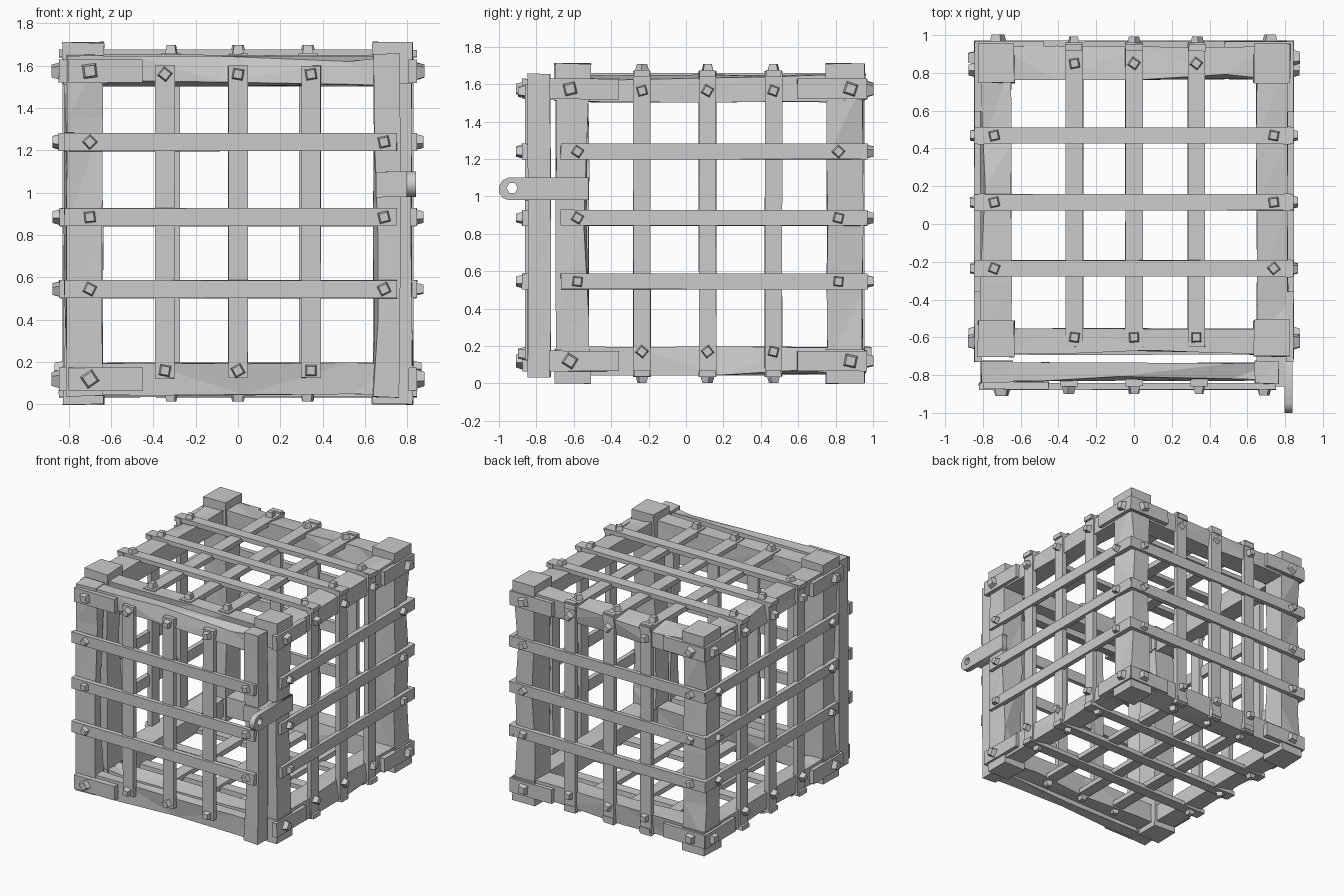
import bpy, bmesh, math, random
from mathutils import Matrix, Vector

if "Cube" in bpy.data.objects:
    bpy.data.objects.remove(bpy.data.objects["Cube"])

random.seed(4)


def finish(name, bm):
    bmesh.ops.recalc_face_normals(bm, faces=bm.faces)
    me = bpy.data.meshes.new(name)
    bm.to_mesh(me)
    bm.free()
    ob = bpy.data.objects.new(name, me)
    bpy.context.collection.objects.link(ob)
    return ob


def axes(u, v, w):
    """Matrix taking panel coordinates (u, v, outward w) to world space."""
    return Matrix((u, v, w)).transposed().to_4x4()


def box(name, x, y, z, M=Matrix(), jitter=0.002):
    bm = bmesh.new()
    bmesh.ops.create_cube(bm, size=1)
    for p in bm.verts:
        for i, r in enumerate((x, y, z)):
            p.co[i] = (r[0] + r[1]) / 2 + p.co[i] * (r[1] - r[0])
            p.co[i] += random.uniform(-jitter, jitter)
    bm.transform(M)
    return finish(name, bm)


def timber(name, x, y, z, chip=0.025):
    """Rough beam: cut across its length, with one chipped corner per cut."""
    lo, hi = Vector((x[0], y[0], z[0])), Vector((x[1], y[1], z[1]))
    size, mid = hi - lo, (lo + hi) / 2
    ax = max(range(3), key=lambda i: size[i])
    bm = bmesh.new()
    bmesh.ops.create_cube(bm, size=1)
    for p in bm.verts:
        p.co = mid + Vector(a * b for a, b in zip(p.co, size))
    n = Vector([float(i == ax) for i in range(3)])
    for t in (0.2, 0.5, 0.78):
        co = lo + size * (t + random.uniform(-0.08, 0.08))
        cut = bmesh.ops.bisect_plane(bm, geom=bm.verts[:] + bm.edges[:] + bm.faces[:],
                                     plane_co=co, plane_no=n)
        vs = [g for g in cut["geom_cut"] if isinstance(g, bmesh.types.BMVert)]
        p = random.choice(vs)
        side = random.choice([i for i in range(3) if i != ax])
        p.co[side] += chip * (1 if mid[side] > p.co[side] else -1)
    for p in bm.verts:
        p.co += Vector([random.uniform(-0.004, 0.004) for _ in range(3)])
    bmesh.ops.triangulate(bm, faces=[f for f in bm.faces if len(f.verts) > 3])
    return finish(name, bm)


def stud(name, u, v, w0, w1, M, size=0.056):
    """Square tapered nail head, turned by a random angle."""
    bm = bmesh.new()
    r = size / math.sqrt(2)
    bmesh.ops.create_cone(bm, cap_ends=True, segments=4, radius1=r, radius2=r * 0.7, depth=w1 - w0)
    turn = Matrix.Rotation(random.uniform(0, math.pi / 2), 4, 'Z')
    bm.transform(M @ Matrix.Translation((u, v, (w0 + w1) / 2)) @ turn)
    return finish(name, bm)


def panel(name, M, bars, bar_v, strips, strip_u, w, bar_studs, strip_studs):
    """Lattice of iron bars along v and strips along u, nailed at the ends."""
    for u in bars:
        box(name + "_bar", (u - .046, u + .046), bar_v, (w - .055, w - .017), M)
        for v in bar_studs:
            stud(name + "_bar_stud", u, v, w - .03, w + .022, M)
    for v in strips:
        box(name + "_strip", strip_u, (v - .042, v + .042), (w - .035, w), M)
        for u in strip_studs:
            stud(name + "_strip_stud", u, v, w - .01, w + .032, M)


def corner_plates(name, M, spans, w):
    for span, su in spans:
        for v in (0.12, 1.575):
            box(name + "_plate", span, (v - .054, v + .054), (w - .04, w), M)
            stud(name + "_plate_stud", su, v, w - .01, w + .035, M, 0.07)


# main timber frame: corner posts and end blocks
for x in ((-.82, -.64), (.64, .82)):
    for y in ((-.695, -.52), (.755, .945)):
        timber("corner_post", x, y, (.1, 1.6))
        for z in ((0, .185), (1.515, 1.71)):
            box("corner_block", (x[0] - .007, x[1] + .007), (y[0] - .007, y[1] + .01), z, jitter=.004)
# main timber frame: top and bottom beams
for z in ((.045, .195), (1.505, 1.65)):
    for x in ((-.815, -.65), (.65, .815)):
        timber("side_beam", x, (-.6, .85), z)
    timber("front_beam", (-.72, .72), (-.69, -.555), z)
    timber("back_beam", (-.72, .72), (.765, .94), z)

# iron lattices on the sides, back, top and bottom
heights = (.545, .885, 1.24)
depths = (-.235, .115, .468)
for s, side in ((1, "right"), (-1, "left")):
    M = axes((0, 1, 0), (0, 0, 1), (s, 0, 0))
    panel(side, M, depths, (.035, 1.67), heights, (-.67, .97), .845, (.17, 1.565), (-.58, .815))
    corner_plates(side, M, (((-.73, -.36), -.62), ((.595, .965), .88)), .845)
M = axes((1, 0, 0), (0, 0, 1), (0, 1, 0))
panel("back", M, (-.32, 0, .335), (.035, 1.67), heights, (-.84, .84), .97, (.17, 1.565), (-.72, .72))
corner_plates("back", M, (((-.84, -.48), -.72), ((.48, .84), .72)), .968)
M = axes((1, 0, 0), (0, 1, 0), (0, 0, 1))
panel("top", M, (-.315, 0, .33), (-.65, .96), depths, (-.845, .845), 1.675, (-.6, .85), (-.74, .74))
M = axes((1, 0, 0), (0, 1, 0), (0, 0, -1))
panel("bottom", M, (-.315, 0, .33), (-.65, .96), depths, (-.845, .845), -.035, (-.6, .85), (-.74, .74))

# door on the front: stiles, rails, lattice and hinge plates
timber("door_left_stile", (-.81, -.64), (-.84, -.725), (.04, 1.65))
timber("door_right_stile", (.64, .765), (-.845, -.725), (.035, 1.655))
for z in ((.045, .195), (1.505, 1.645)):
    timber("door_rail", (-.78, .75), (-.83, -.735), z)
M = axes((1, 0, 0), (0, 0, 1), (0, -1, 0))
panel("door", M, (-.345, 0, .345), (.125, 1.6), heights, (-.82, .75), .877, (.16, 1.56), (-.7, .69))
corner_plates("door_hinge", M, (((-.8, -.45), -.7),), .875)

# latch: catch plate on the door and a rounded arm with a hexagonal eye
box("latch_plate", (.65, .8), (-.86, -.70), (.98, 1.1))
cu = bpy.data.curves.new("latch_arm", 'CURVE')
cu.dimensions = '2D'
cu.fill_mode = 'BOTH'
cu.extrude = .022
outer = [(-.52, .98), (-.52, 1.1), (-.95, 1.1), (-.98, 1.087), (-1, 1.055),
         (-1, 1.02), (-.98, .992), (-.95, .98)]
hole = [(-.93 + .03 * math.cos(k * math.pi / 3), 1.045 + .03 * math.sin(k * math.pi / 3))
        for k in range(6)]
for pts in (outer, hole):
    sp = cu.splines.new('POLY')
    sp.points.add(len(pts) - 1)
    sp.use_cyclic_u = True
    for p, (a, b) in zip(sp.points, pts):
        p.co = (a, b, 0, 1)
arm = bpy.data.objects.new("latch_arm", cu)
arm.rotation_euler = (math.pi / 2, 0, math.pi / 2)
arm.location.x = .818
bpy.context.collection.objects.link(arm)
bpy.context.view_layer.objects.active = arm
arm.select_set(True)
bpy.ops.object.convert(target='MESH')
